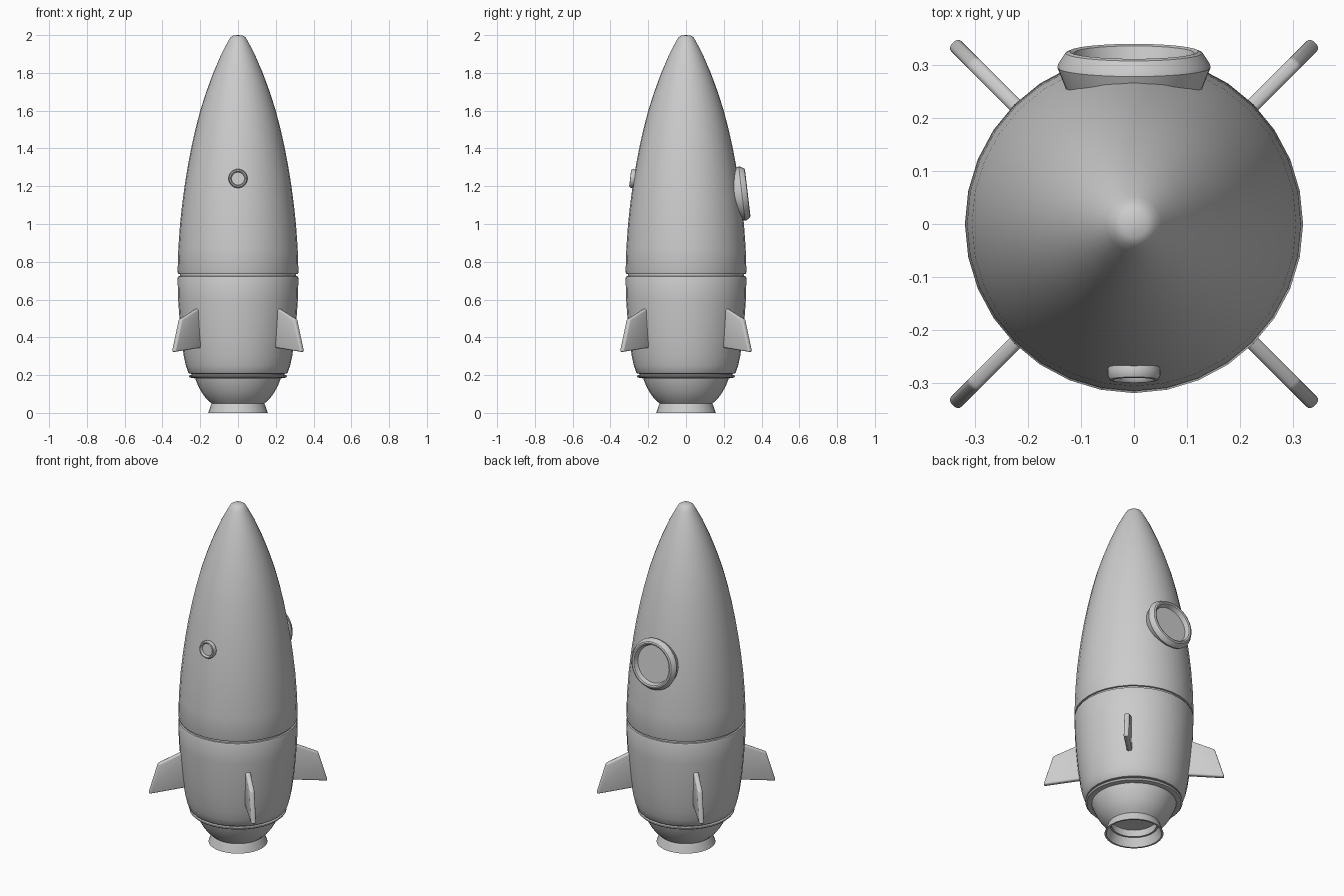
import bpy, bmesh, math
from mathutils import Matrix

if "Cube" in bpy.data.objects:
    bpy.data.objects.remove(bpy.data.objects["Cube"])


def finish(name, bm, angle=35):
    bmesh.ops.recalc_face_normals(bm, faces=bm.faces[:])
    mesh = bpy.data.meshes.new(name)
    bm.to_mesh(mesh)
    bm.free()
    obj = bpy.data.objects.new(name, mesh)
    bpy.context.collection.objects.link(obj)
    bpy.ops.object.select_all(action='DESELECT')
    obj.select_set(True)
    bpy.context.view_layer.objects.active = obj
    bpy.ops.object.shade_smooth_by_angle(angle=math.radians(angle))
    return obj


def lathe(name, profile, sides=32):
    """Revolve (radius, height) points around z."""
    bm = bmesh.new()
    verts = [bm.verts.new((r, 0, z)) for r, z in profile]
    edges = [bm.edges.new(pair) for pair in zip(verts, verts[1:])]
    bmesh.ops.spin(bm, geom=verts + edges, cent=(0, 0, 0), axis=(0, 0, 1),
                   angle=math.tau, steps=sides, use_merge=True)
    bmesh.ops.remove_doubles(bm, verts=bm.verts[:], dist=1e-5)
    return finish(name, bm)


# Nose and upper hull, ending in the panel groove
lathe("upper_hull", [
    (0, 2.0), (0.025, 1.998), (0.04, 1.988), (0.052, 1.968), (0.088, 1.9),
    (0.131, 1.8), (0.168, 1.7), (0.2, 1.6), (0.226, 1.5), (0.248, 1.4),
    (0.267, 1.3), (0.283, 1.2), (0.296, 1.1), (0.307, 1.0), (0.316, 0.87),
    (0.32, 0.745), (0.317, 0.736), (0.308, 0.735), (0.308, 0.72)])

# Lower hull with rounded bottom
lathe("lower_hull", [
    (0.308, 0.735), (0.308, 0.724), (0.317, 0.723), (0.32, 0.715),
    (0.317, 0.6), (0.31, 0.5), (0.301, 0.4), (0.287, 0.3), (0.276, 0.25),
    (0.264, 0.215), (0.258, 0.208), (0.245, 0.207), (0.245, 0.195)])

# Trim ring under the hull
lathe("base_ring", [
    (0.245, 0.208), (0.245, 0.2), (0.259, 0.199), (0.261, 0.195),
    (0.254, 0.187), (0.23, 0.183), (0.215, 0.19)])

# Engine bowl and flared hollow nozzle
lathe("engine", [
    (0.23, 0.195), (0.227, 0.183), (0.212, 0.145), (0.192, 0.108),
    (0.168, 0.075), (0.14, 0.05), (0.12, 0.05)])
lathe("nozzle", [
    (0.135, 0.06), (0.14, 0.05), (0.147, 0.03), (0.158, 0.0), (0.148, 0.0),
    (0.138, 0.03), (0.128, 0.055), (0.12, 0.09), (0, 0.1)])

# Large rear porthole, tilted to follow the hull
tilt = math.radians(6.7)
rear = lathe("rear_porthole", [
    (0.12, -0.05), (0.13, -0.03), (0.145, 0.008), (0.143, 0.016),
    (0.13, 0.036), (0.122, 0.039), (0.114, 0.036), (0.106, 0.01), (0, 0.01)])
rear.location = (0, 0.288, 1.16)
rear.rotation_euler.x = tilt - math.pi / 2

# Small front porthole
front = lathe("front_porthole", [
    (0.046, -0.02), (0.05, 0.0), (0.05, 0.01), (0.046, 0.018),
    (0.04, 0.019), (0.036, 0.015), (0.034, 0.005), (0, 0.005)])
front.location = (0, -0.277, 1.24)
front.rotation_euler.x = math.pi / 2 - tilt

# Four diagonal fins with softened edges
outline = [(0.27, 0.57), (0.435, 0.495), (0.487, 0.322), (0.27, 0.347)]
for i in range(4):
    bm = bmesh.new()
    face = bm.faces.new([bm.verts.new((r, -0.014, z)) for r, z in outline])
    ext = bmesh.ops.extrude_face_region(bm, geom=[face])
    bmesh.ops.translate(bm, vec=(0, 0.028, 0), verts=[
        v for v in ext["geom"] if isinstance(v, bmesh.types.BMVert)])
    bmesh.ops.bevel(bm, geom=bm.edges[:], offset=0.009, segments=3,
                    profile=0.5, affect='EDGES')
    bm.transform(Matrix.Rotation(math.radians(45 + 90 * i), 4, 'Z'))
    finish(f"fin_{i + 1}", bm)
